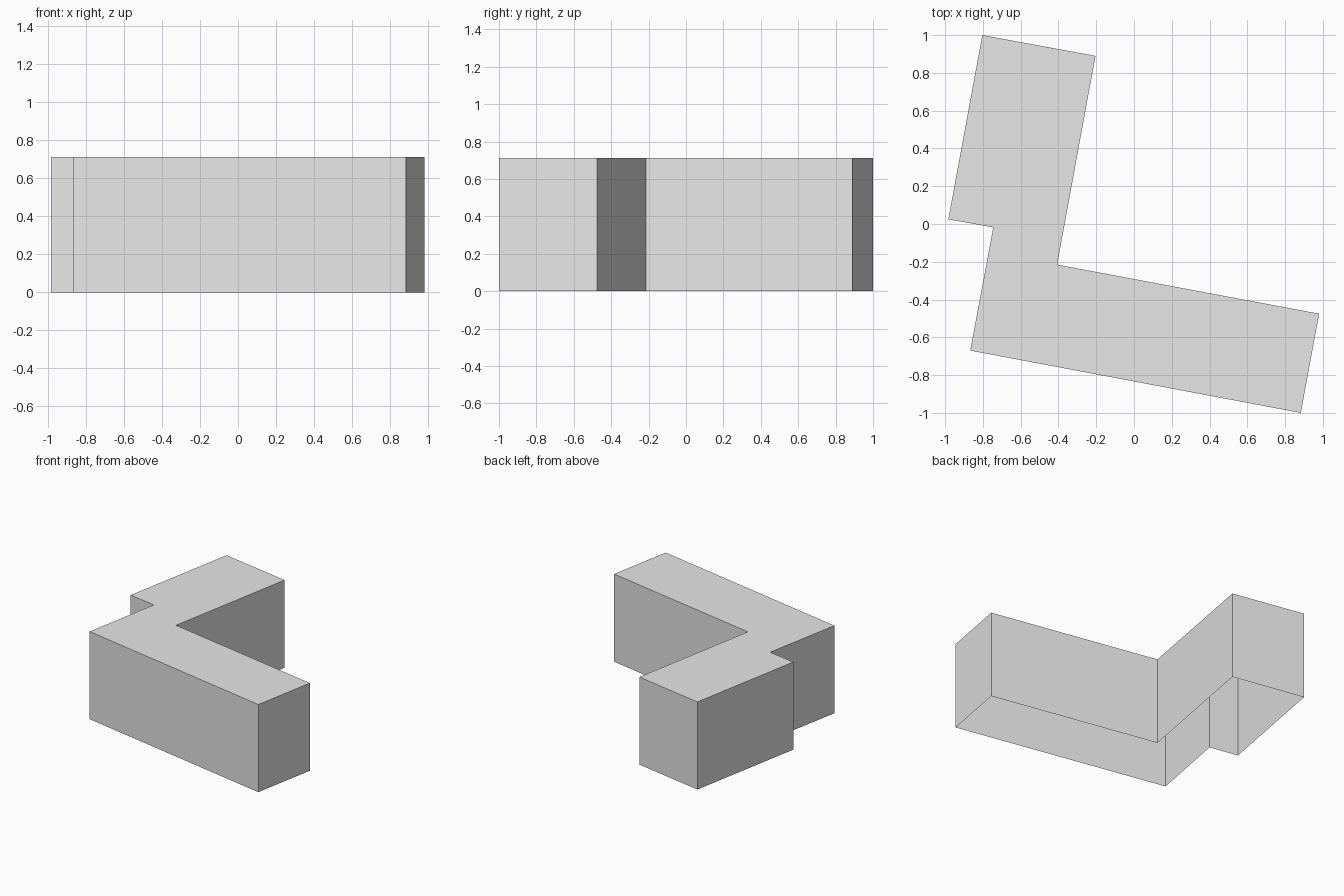
import bpy
import bmesh

if "Cube" in bpy.data.objects:
    bpy.data.objects.remove(bpy.data.objects["Cube"])

HEIGHT = 0.713

# Angled L-shaped footprint with one stepped corner, counter-clockwise
FOOTPRINT = [
    (-0.803, 1.0), (-0.983, 0.025), (-0.745, -0.018), (-0.867, -0.67),
    (0.883, -1.0), (0.98, -0.475), (-0.407, -0.215), (-0.204, 0.89),
]

grey = bpy.data.materials.new("plain grey")
grey.diffuse_color = (0.8, 0.8, 0.8, 1.0)
grey.use_nodes = True
grey.node_tree.nodes["Principled BSDF"].inputs["Base Color"].default_value = grey.diffuse_color


def add_part(name, build):
    bm = bmesh.new()
    build(bm)
    mesh = bpy.data.meshes.new(name)
    bm.to_mesh(mesh)
    bm.free()
    mesh.materials.append(grey)
    obj = bpy.data.objects.new(name, mesh)
    bpy.context.collection.objects.link(obj)


def ring(bm, z):
    return [bm.verts.new((x, y, z)) for x, y in FOOTPRINT]


def build_walls(bm):
    low, high = ring(bm, 0.0), ring(bm, HEIGHT)
    for i in range(len(low)):
        j = (i + 1) % len(low)
        bm.faces.new((low[i], low[j], high[j], high[i]))


def build_roof(bm):
    bm.faces.new(ring(bm, HEIGHT))


# Outer walls, open underneath
add_part("walls", build_walls)
# Flat roof
add_part("roof", build_roof)
